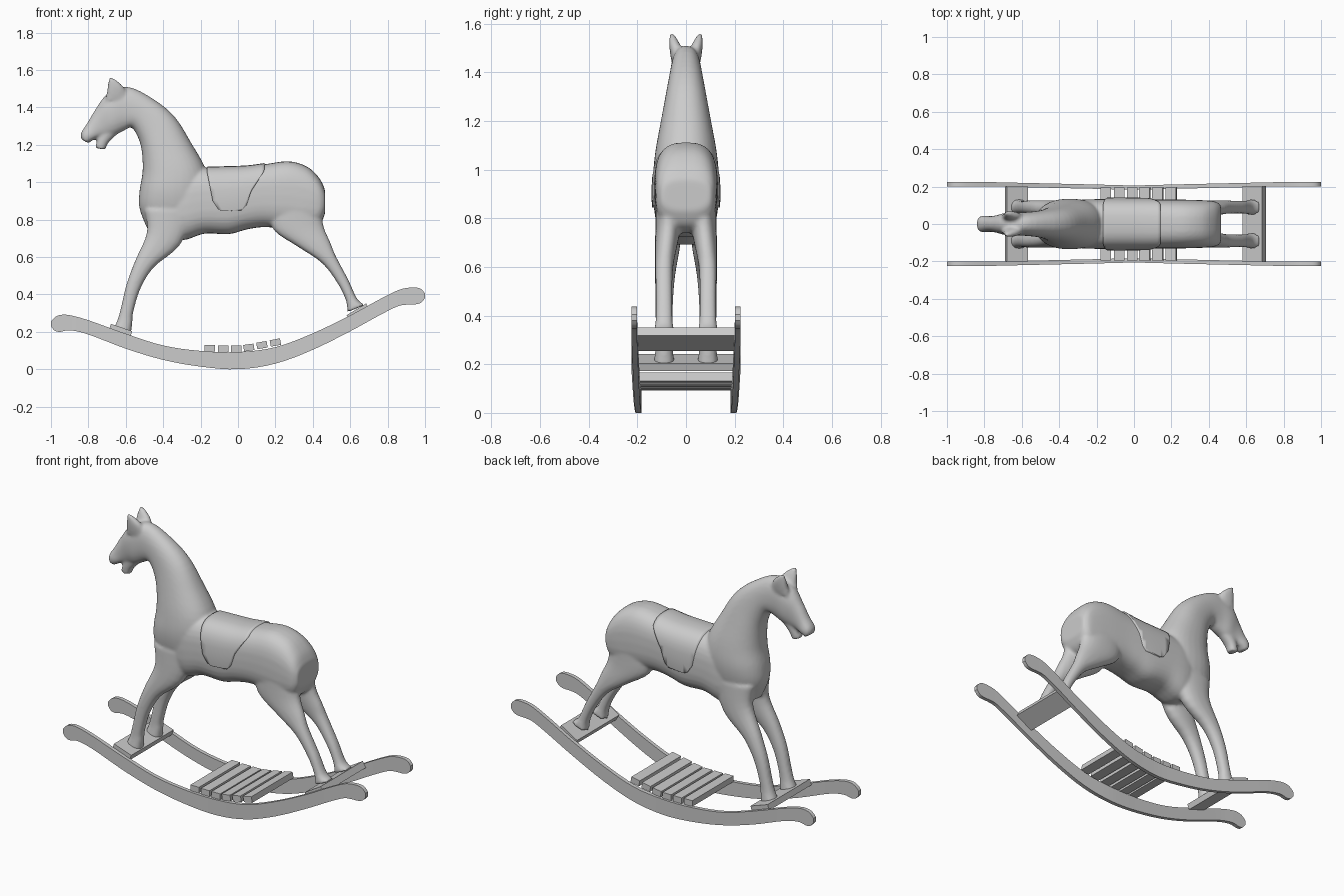
import bpy, bmesh, math

if "Cube" in bpy.data.objects:
    bpy.data.objects.remove(bpy.data.objects["Cube"])

def ring_shape(n, power):
    # unit superellipse; higher power = boxier
    pts = []
    for i in range(n):
        a = 2 * math.pi * i / n
        c, s = math.cos(a), math.sin(a)
        pts.append((math.copysign(abs(c) ** (2 / power), c), math.copysign(abs(s) ** (2 / power), s)))
    return pts

BOX = [(1, 1), (-1, 1), (-1, -1), (1, -1)]

def refine(secs, k):
    # Catmull-Rom interpolation between cross-sections
    out = []
    for i in range(len(secs) - 1):
        p0, p1, p2 = secs[max(i - 1, 0)], secs[i], secs[i + 1]
        p3 = secs[min(i + 2, len(secs) - 1)]
        for j in range(k):
            t = j / k
            out.append([0.5 * (2 * b + (c - a) * t + (2 * a - 5 * b + 4 * c - d) * t * t
                               + (3 * b - a - 3 * c + d) * t ** 3)
                        for a, b, c, d in zip(p0, p1, p2, p3)])
    return out + [list(secs[-1])]

def loft(bm, secs, ring, side=1, k=4):
    # section = edge point (x, z), opposite edge point (x, z), half width, y centre
    rings = []
    for x1, z1, x2, z2, w, y in refine(secs, k):
        cx, cz, hx, hz = (x1 + x2) / 2, (z1 + z2) / 2, (x2 - x1) / 2, (z2 - z1) / 2
        rings.append([bm.verts.new((cx + u * hx, side * y + v * w, cz + u * hz)) for u, v in ring])
    n = len(ring)
    for a, b in zip(rings, rings[1:]):
        for i in range(n):
            bm.faces.new((a[i], a[(i + 1) % n], b[(i + 1) % n], b[i]))
    bm.faces.new(rings[0])
    bm.faces.new(rings[-1])

def make(name, bm, angle=35):
    bmesh.ops.recalc_face_normals(bm, faces=bm.faces)
    me = bpy.data.meshes.new(name)
    bm.to_mesh(me)
    bm.free()
    ob = bpy.data.objects.new(name, me)
    bpy.context.collection.objects.link(ob)
    bpy.ops.object.select_all(action='DESELECT')
    ob.select_set(True)
    bpy.context.view_layer.objects.active = ob
    bpy.ops.object.shade_smooth_by_angle(angle=math.radians(angle))
    return ob

def board(name, x, z, width, thick, length, tilt):
    c, s = math.cos(tilt) * width / 2, math.sin(tilt) * width / 2
    nx, nz = -math.sin(tilt) * thick / 2, math.cos(tilt) * thick / 2
    bm = bmesh.new()
    loft(bm, [(x - c - nx, z - s - nz, x - c + nx, z - s + nz, length / 2, 0),
              (x + c - nx, z + s - nz, x + c + nx, z + s + nz, length / 2, 0)], BOX, k=1)
    return make(name, bm)

# horse: torso, neck and head, jaw, ears and legs fused into one carved body
torso = [(-.42, .74, 1.03, .10), (-.3, .69, 1.07, .128), (-.18, .725, 1.076, .133),
         (-.05, .722, 1.08, .134), (.05, .748, 1.084, .132), (.15, .76, 1.097, .13),
         (.27, .745, 1.112, .13), (.37, .74, 1.083, .127), (.435, .77, 1.022, .12),
         (.465, .83, .96, .10)]
neck_head = [(-.485, .75, -.22, .75, .09, 0), (-.527, .86, -.17, .86, .122, 0),
             (-.527, .95, -.16, .97, .135, 0), (-.51, 1.06, -.175, 1.075, .127, 0),
             (-.515, 1.17, -.25, 1.21, .105, 0), (-.535, 1.24, -.337, 1.348, .085, 0),
             (-.57, 1.293, -.45, 1.443, .07, 0), (-.61, 1.275, -.59, 1.51, .062, 0),
             (-.66, 1.25, -.70, 1.47, .06, 0), (-.70, 1.238, -.765, 1.385, .046, 0),
             (-.735, 1.24, -.805, 1.317, .042, 0), (-.77, 1.228, -.838, 1.265, .045, 0),
             (-.80, 1.208, -.838, 1.23, .036, 0)]
jaw = [(-.62, 1.28, -.68, 1.33, .035, 0), (-.69, 1.215, -.74, 1.255, .036, 0),
       (-.708, 1.175, -.765, 1.182, .03, 0)]
ear = [(-.71, 1.43, -.59, 1.46, .026, .034), (-.70, 1.49, -.615, 1.515, .024, .044),
       (-.69, 1.56, -.665, 1.555, .01, .058)]
front_leg = [(-.50, .85, -.23, .85, .06, .065), (-.487, .73, -.31, .665, .052, .075),
             (-.55, .58, -.45, .545, .041, .086), (-.596, .455, -.522, .43, .036, .09),
             (-.628, .32, -.56, .305, .034, .09), (-.645, .262, -.565, .248, .036, .09),
             (-.665, .215, -.572, .192, .044, .09)]
rear_leg = [(.16, .86, .45, .9, .06, .065), (.19, .745, .455, .775, .052, .073),
            (.32, .655, .495, .675, .043, .084), (.45, .567, .523, .605, .036, .09),
            (.535, .455, .59, .478, .034, .09), (.578, .365, .638, .375, .036, .09),
            (.585, .305, .68, .345, .044, .09)]
bm = bmesh.new()
oval, soft = ring_shape(32, 2.3), ring_shape(32, 2.8)
loft(bm, [(x, a, x, b, w, 0) for x, a, b, w in torso], soft)
loft(bm, neck_head, oval)
loft(bm, jaw, oval)
for s in (-1, 1):
    for part in (ear, front_leg, rear_leg):
        loft(bm, part, oval, s)
horse = make("horse_body", bm)
rem = horse.modifiers.new("fuse", 'REMESH')
rem.mode = 'VOXEL'
rem.voxel_size = .009
rem.use_smooth_shade = True
sm = horse.modifiers.new("soften", 'SMOOTH')
sm.factor = .5
sm.iterations = 5

# saddle: slightly swollen torso shell trimmed to a tapering flap
bm = bmesh.new()
loft(bm, [(x, a, x, b + .006, w + .008, 0) for x, a, b, w in torso], soft)
saddle = make("saddle", bm)
bm = bmesh.new()
outline = [(-.172, 1.2), (-.165, 1.05), (-.135, .9), (-.105, .855), (-.08, .845),
           (.02, .85), (.045, .875), (.07, .95), (.14, 1.06), (.15, 1.2)]
base = bm.faces.new([bm.verts.new((x, -.3, z)) for x, z in outline])
ext = bmesh.ops.extrude_face_region(bm, geom=[base])
for v in ext["geom"]:
    if isinstance(v, bmesh.types.BMVert):
        v.co.y = .3
cutter = make("saddle_cutter", bm)
cutter.hide_render = True
cutter.hide_set(True)
trim = saddle.modifiers.new("trim", 'BOOLEAN')
trim.operation = 'INTERSECT'
trim.solver = 'EXACT'
trim.object = cutter

# rockers: x, bottom z, top z; bowed slightly inward at the middle
rail = [(-1, .23, .255), (-.98, .206, .277), (-.95, .2, .29), (-.9, .208, .289), (-.8, .186, .262),
        (-.6, .11, .19), (-.4, .05, .127), (-.2, .014, .098), (0, 0, .092), (.2, .03, .118),
        (.4, .104, .192), (.6, .203, .288), (.75, .285, .37), (.85, .335, .42), (.9, .345, .434),
        (.95, .347, .437), (.98, .357, .428), (1, .38, .405)]
for s, label in ((-1, "front"), (1, "back")):
    bm = bmesh.new()
    loft(bm, [(x, a, x, b, .0115, .195 + .018 * min(1, abs(x) / .8)) for x, a, b in rail], BOX, s)
    make("rocker_" + label, bm, 30)

# boards under the feet
board("front_foot_board", -.628, .207, .12, .034, .4, math.radians(-19))
board("rear_foot_board", .643, .303, .122, .04, .4, math.radians(31))

# foot rest slats following the rocker curve
for i, (x, z, deg) in enumerate([(-.15, .112, 0), (-.08, .11, 0), (-.01, .11, 0),
                                 (.058, .116, 8), (.128, .129, 10), (.2, .143, 11)]):
    board("slat_%d" % (i + 1), x, z, .056, .035, .39, math.radians(deg))
